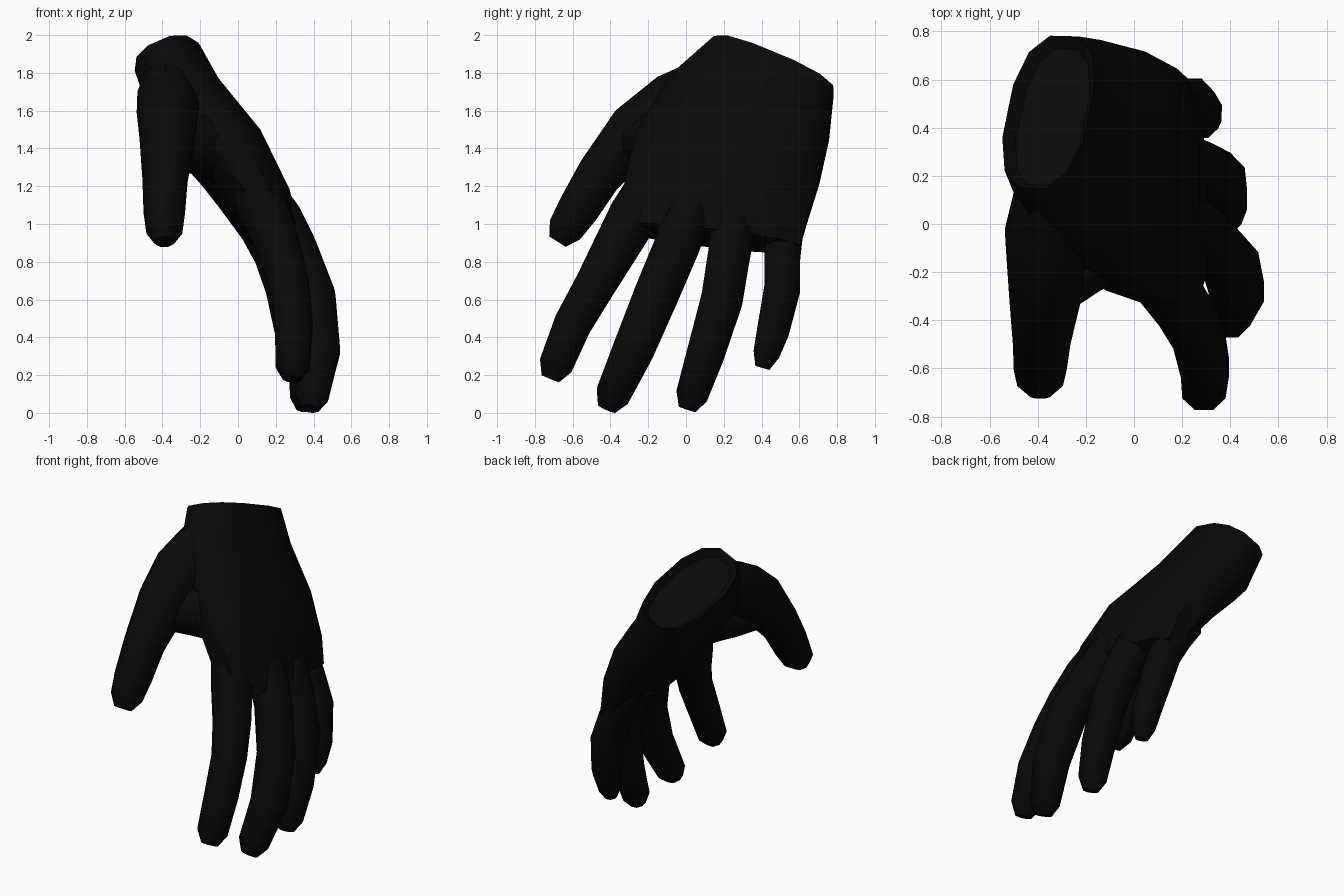
import bpy, bmesh
from math import cos, sin, tau
from mathutils import Vector

if "Cube" in bpy.data.objects:
    bpy.data.objects.remove(bpy.data.objects["Cube"])

skin = bpy.data.materials.new("black")
skin.use_nodes = True
black = (0.0025, 0.0025, 0.0025, 1)
skin.diffuse_color = black
skin.node_tree.nodes["Principled BSDF"].inputs["Base Color"].default_value = black


def ring(center, u, v, sides, power=1.0):
    """Points round a rounded cross-section spanned by u and v."""
    def soft(k):
        return abs(k) ** power * (1 if k > 0 else -1)
    angles = [tau * (i + 0.5) / sides for i in range(sides)]
    return [center + u * soft(cos(a)) + v * soft(sin(a)) for a in angles]


def loft(name, rings, hollow=0.0):
    """Skin a row of rings; a hollow start is sunk inwards."""
    bm = bmesh.new()
    rows = [[bm.verts.new(p) for p in r] for r in rings]
    n = len(rows[0])
    for a, b in zip(rows, rows[1:]):
        for i in range(n):
            j = (i + 1) % n
            bm.faces.new((a[i], a[j], b[j], b[i]))
    start = bm.faces.new(rows[0][::-1])
    bm.faces.new(rows[-1])
    bmesh.ops.recalc_face_normals(bm, faces=bm.faces)
    if hollow:
        bmesh.ops.inset_region(bm, faces=[start], thickness=0.04, depth=-hollow)
    mesh = bpy.data.meshes.new(name)
    bm.to_mesh(mesh)
    bm.free()
    mesh.materials.append(skin)
    obj = bpy.data.objects.new(name, mesh)
    bpy.context.collection.objects.link(obj)
    bpy.ops.object.select_all(action="DESELECT")
    obj.select_set(True)
    bpy.context.view_layer.objects.active = obj
    bpy.ops.object.shade_smooth_by_angle(angle=0.9)


def digit(name, path):
    """Tapered tube along (x, y, z, radius) points with a blunt tip."""
    pts = [Vector(p[:3]) for p in path]
    rings = []
    for i, p in enumerate(pts):
        t = (pts[min(i + 1, len(pts) - 1)] - pts[max(i - 1, 0)]).normalized()
        u = Vector((0, 1, 0))
        u = (u - t * u.dot(t)).normalized()
        v = t.cross(u)
        r = path[i][3] * 1.08
        rings.append(ring(p, u * r, v * r, 8))
    rings.append(ring(pts[-1] + t * 0.075, u * r * 0.55, v * r * 0.55, 8))
    loft(name, rings)


# Palm: thumb-side edge, little-finger-side edge and half thickness of each section
sections = [
    ((-0.42, 0.15, 1.97), (-0.29, 0.78, 1.71), 0.19),
    ((-0.32, -0.09, 1.75), (-0.20, 0.76, 1.48), 0.215),
    ((-0.06, -0.27, 1.45), (-0.01, 0.71, 1.25), 0.205),
    ((0.13, -0.34, 1.14), (0.13, 0.64, 1.02), 0.17),
    ((0.23, -0.33, 0.98), (0.19, 0.60, 0.87), 0.11),
]
mids = [(Vector(a) + Vector(b)) / 2 for a, b, h in sections]
palm = []
for i, (a, b, h) in enumerate(sections):
    along = mids[min(i + 1, 4)] - mids[max(i - 1, 0)]
    half = (Vector(b) - Vector(a)) / 2
    normal = half.cross(along).normalized()
    palm.append(ring(mids[i], half * 1.03, normal * h, 12, 0.8))
loft("palm", palm, hollow=0.05)

# Thumb, the web that joins it to the palm, and fingers
digit("thumb", [(-0.36, 0.13, 1.76, 0.13), (-0.37, -0.06, 1.64, 0.165),
                (-0.37, -0.27, 1.49, 0.15), (-0.385, -0.46, 1.26, 0.12),
                (-0.39, -0.57, 1.08, 0.11), (-0.39, -0.64, 0.97, 0.095)])
digit("thumb_web", [(-0.04, -0.03, 1.36, 0.17), (-0.14, -0.08, 1.41, 0.17),
                    (-0.25, -0.16, 1.43, 0.155), (-0.35, -0.26, 1.44, 0.13)])
digit("index_finger", [(0.05, -0.15, 1.25, 0.12), (0.15, -0.28, 1.04, 0.125),
                       (0.22, -0.38, 0.86, 0.115), (0.27, -0.48, 0.68, 0.105),
                       (0.295, -0.60, 0.47, 0.10), (0.29, -0.69, 0.25, 0.09)])
digit("middle_finger", [(0.08, 0.06, 1.22, 0.12), (0.22, 0.00, 1.03, 0.12),
                        (0.30, -0.05, 0.88, 0.115), (0.40, -0.16, 0.62, 0.115),
                        (0.43, -0.28, 0.33, 0.11), (0.39, -0.39, 0.09, 0.09)])
digit("ring_finger", [(0.06, 0.29, 1.18, 0.12), (0.19, 0.25, 1.00, 0.12),
                      (0.27, 0.23, 0.85, 0.11), (0.35, 0.19, 0.60, 0.11),
                      (0.37, 0.10, 0.30, 0.10), (0.36, 0.03, 0.09, 0.085)])
digit("little_finger", [(0.00, 0.50, 1.12, 0.10), (0.11, 0.52, 0.97, 0.10),
                        (0.18, 0.51, 0.83, 0.095), (0.24, 0.51, 0.66, 0.095),
                        (0.28, 0.46, 0.43, 0.085), (0.28, 0.425, 0.31, 0.07)])
